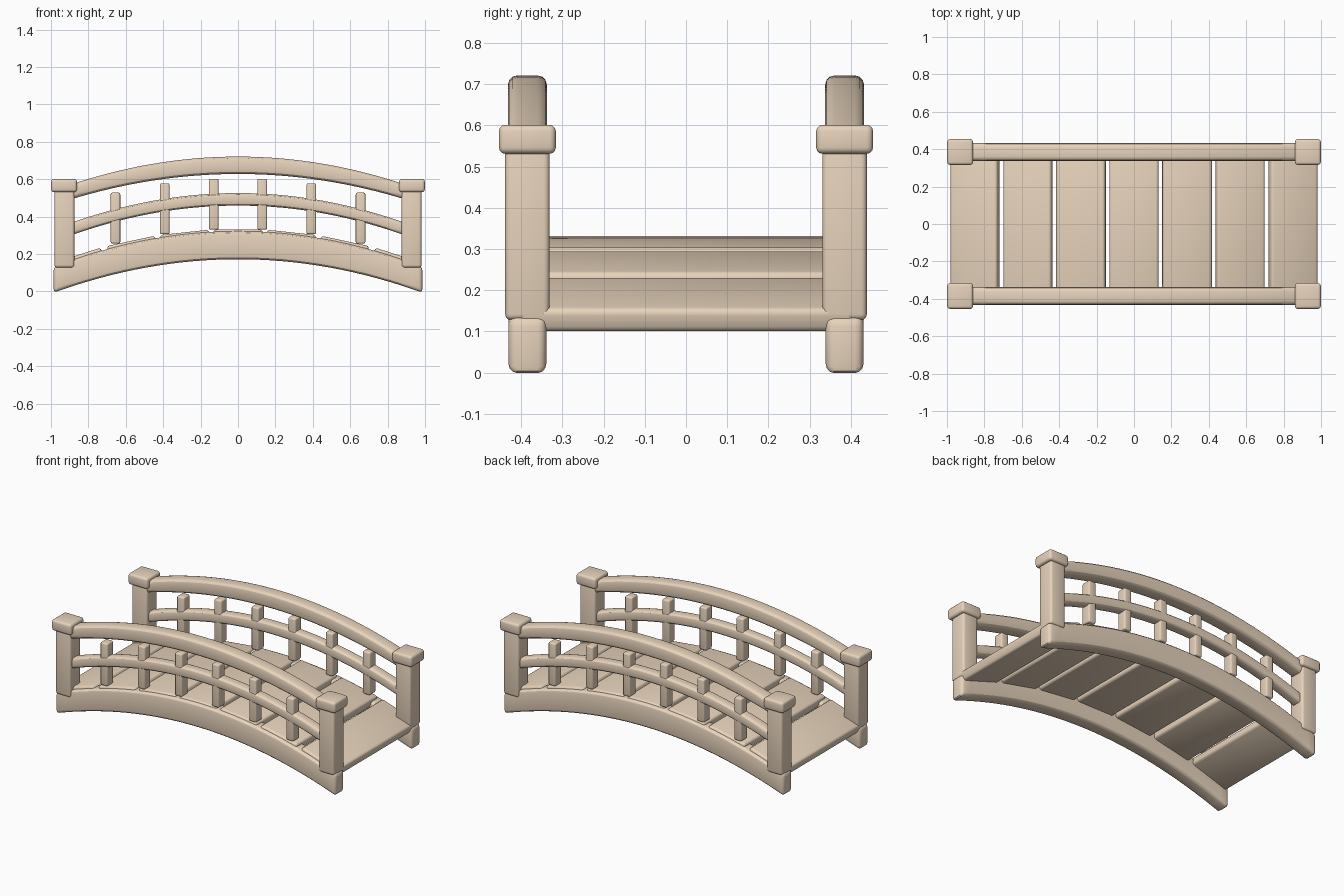
import bpy, bmesh
from math import atan
from mathutils import Matrix, Vector

if "Cube" in bpy.data.objects:
    bpy.data.objects.remove(bpy.data.objects["Cube"])

SIDE_Y = 0.385
wood = bpy.data.materials.new("wood")
wood.diffuse_color = (0.8, 0.65, 0.5, 1)
wood.use_nodes = True
wood.node_tree.nodes["Principled BSDF"].inputs["Base Color"].default_value = wood.diffuse_color


def finish(name, bm, bevel, segments=3):
    """Round the hard edges and turn the bmesh into a smooth object."""
    bmesh.ops.recalc_face_normals(bm, faces=bm.faces)
    edges = [e for e in bm.edges if e.calc_face_angle(0) > 0.6]
    bmesh.ops.bevel(bm, geom=edges, offset=bevel, segments=segments,
                    profile=0.5, affect='EDGES', clamp_overlap=True)
    mesh = bpy.data.meshes.new(name)
    bm.to_mesh(mesh)
    bm.free()
    mesh.materials.append(wood)
    ob = bpy.data.objects.new(name, mesh)
    bpy.context.collection.objects.link(ob)
    bpy.ops.object.select_all(action='DESELECT')
    ob.select_set(True)
    bpy.context.view_layer.objects.active = ob
    bpy.ops.object.shade_smooth_by_angle()
    return ob


def arched(name, half_x, y, half_y, top, bottom, bevel, steps=32):
    """Beam whose top and bottom follow z = peak - drop * x^2."""
    bm = bmesh.new()
    rings = []
    for i in range(steps + 1):
        x = half_x * (2 * i / steps - 1)
        zt = top[0] - top[1] * x * x
        zb = bottom[0] - bottom[1] * x * x
        rings.append([bm.verts.new(p) for p in (
            (x, y - half_y, zb), (x, y + half_y, zb),
            (x, y + half_y, zt), (x, y - half_y, zt))])
    for a, b in zip(rings, rings[1:]):
        for k in range(4):
            n = (k + 1) % 4
            bm.faces.new((a[k], a[n], b[n], b[k]))
    bm.faces.new(rings[0])
    bm.faces.new(rings[-1])
    return finish(name, bm, bevel)


def box(name, centre, size, bevel, tilt=0):
    """Rounded box, optionally tilted about y."""
    bm = bmesh.new()
    bmesh.ops.create_cube(bm, size=1)
    bmesh.ops.scale(bm, vec=size, verts=bm.verts)
    bmesh.ops.transform(bm, verts=bm.verts, matrix=Matrix.Translation(
        Vector(centre)) @ Matrix.Rotation(tilt, 4, 'Y'))
    return finish(name, bm, bevel)


# Flat deck planks, each tilted to follow the arch
for i in range(7):
    x = (i - 3) * 0.2835
    box(f"deck_plank_{i + 1}", (x, 0, 0.301 - 0.188 * x * x),
        (0.264, 0.82, 0.06), 0.016, atan(0.376 * x))

for side, s in (("front", -1), ("back", 1)):
    y = s * SIDE_Y
    # Arched side beam, handrail and middle rail
    arched(f"{side}_side_beam", 0.986, y, 0.046, (0.322, 0.196), (0.172, 0.184), 0.02)
    arched(f"{side}_handrail", 0.91, y, 0.047, (0.721, 0.187), (0.628, 0.17), 0.022)
    arched(f"{side}_middle_rail", 0.91, y, 0.035, (0.526, 0.2), (0.459, 0.2), 0.018)

    for end, e in (("left", -1), ("right", 1)):
        # End posts with caps
        box(f"{side}_{end}_post", (e * 0.928, y, 0.345), (0.106, 0.108, 0.435), 0.014)
        box(f"{side}_{end}_post_cap", (e * 0.93, y, 0.566), (0.138, 0.138, 0.07), 0.015)
        # Short balusters standing on the deck
        for k, (x, top) in enumerate(((0.13, 0.602), (0.392, 0.578), (0.655, 0.528))):
            box(f"{side}_{end}_baluster_{k + 1}", (e * x, y, top - 0.136),
                (0.051, 0.062, 0.272), 0.009)
